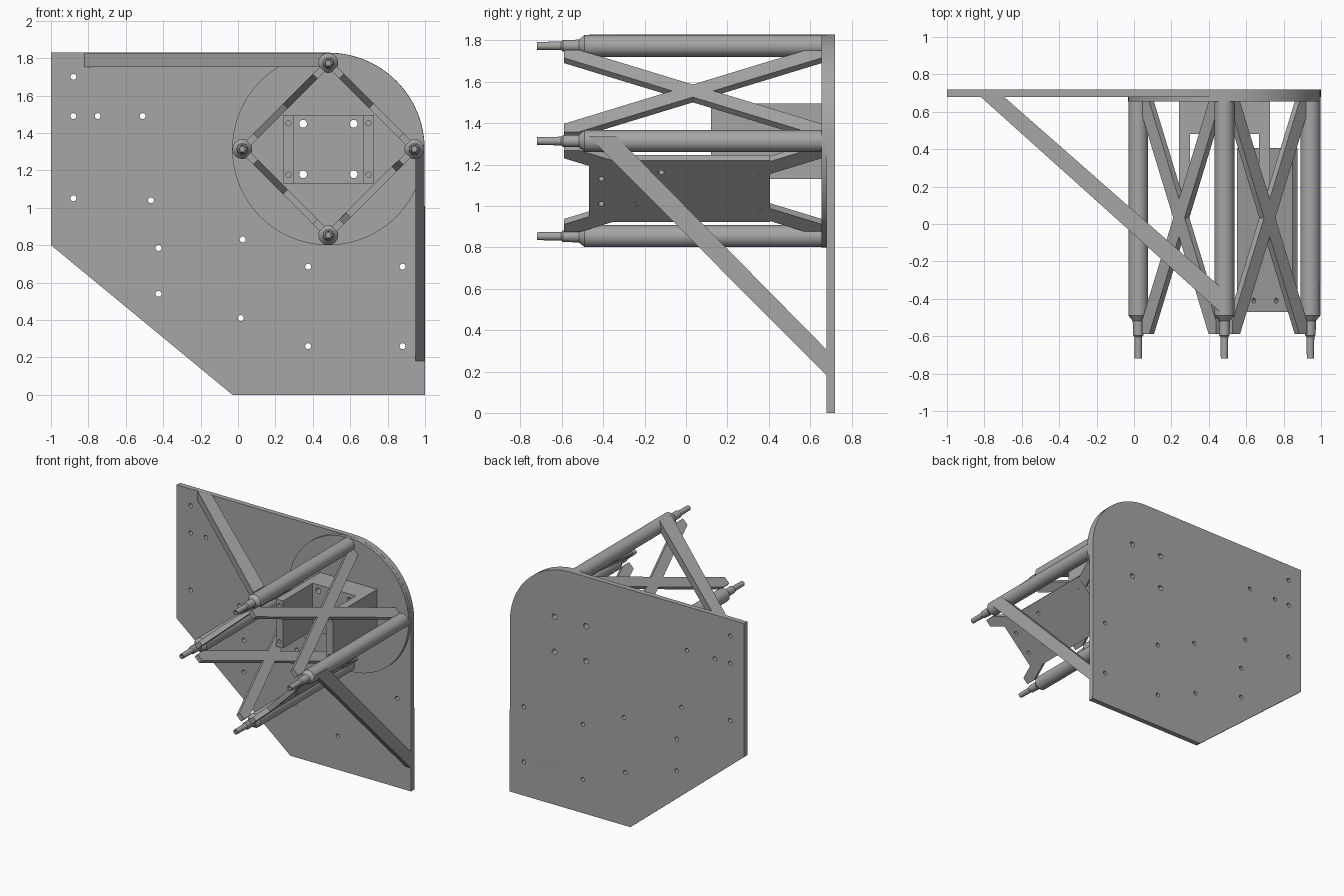
import bpy, bmesh, math
from mathutils import Matrix, Vector

cube = bpy.data.objects.get("Cube")
if cube:
    bpy.data.objects.remove(cube, do_unlink=True)

grey = bpy.data.materials.new("mid_grey")
grey.use_nodes = True
colour = (0.38, 0.38, 0.38, 1)
grey.diffuse_color = colour
grey.node_tree.nodes["Principled BSDF"].inputs["Base Color"].default_value = colour

X, Y, Z = Vector((1, 0, 0)), Vector((0, 1, 0)), Vector((0, 0, 1))


def finish(bm, name):
    """Clean the mesh and place it in the scene."""
    bmesh.ops.remove_doubles(bm, verts=bm.verts, dist=1e-5)
    bmesh.ops.recalc_face_normals(bm, faces=bm.faces)
    mesh = bpy.data.meshes.new(name)
    bm.to_mesh(mesh)
    bm.free()
    mesh.materials.append(grey)
    obj = bpy.data.objects.new(name, mesh)
    bpy.context.collection.objects.link(obj)
    bpy.ops.object.select_all(action='DESELECT')
    obj.select_set(True)
    bpy.context.view_layer.objects.active = obj
    bpy.ops.object.shade_smooth_by_angle(angle=math.radians(30))
    return obj


def arc(cx, cy, r, start=0, end=360, n=16):
    """Points along an arc; a full circle leaves out the repeated end."""
    count = n if end - start == 360 else n + 1
    angles = [math.radians(start + (end - start) * i / n) for i in range(count)]
    return [(cx + r * math.cos(a), cy + r * math.sin(a)) for a in angles]


def panel(name, outline, thickness, origin, u, v, holes=()):
    """Flat part with round holes, centred on the plane through origin."""
    curve = bpy.data.curves.new(name, 'CURVE')
    curve.dimensions = '2D'
    curve.fill_mode = 'BOTH'
    curve.extrude = thickness / 2
    for loop in [outline] + [arc(*hole) for hole in holes]:
        spline = curve.splines.new('POLY')
        spline.points.add(len(loop) - 1)
        for point, (a, b) in zip(spline.points, loop):
            point.co = (a, b, 0, 1)
        spline.use_cyclic_u = True
    temp = bpy.data.objects.new(name + "_curve", curve)
    bpy.context.collection.objects.link(temp)
    bpy.context.view_layer.update()
    mesh = bpy.data.meshes.new_from_object(
        temp.evaluated_get(bpy.context.evaluated_depsgraph_get()))
    bm = bmesh.new()
    bm.from_mesh(mesh)
    bpy.data.objects.remove(temp)
    bpy.data.curves.remove(curve)
    bpy.data.meshes.remove(mesh)
    frame = Matrix((u, v, u.cross(v))).transposed().to_4x4()
    frame.translation = origin
    bm.transform(frame)
    return finish(bm, name)


def upright(name, outline, y0, y1, holes=()):
    """Panel facing the front, spanning y0 to y1."""
    return panel(name, outline, y1 - y0, Y * (y0 + y1) / 2, X, Z, holes)


def rect(x0, x1, z0, z1):
    return [(x0, z0), (x1, z0), (x1, z1), (x0, z1)]


# Back plate and round boss
CX, CZ, R = 0.483, 1.314, 0.515
bolts = [(CX + sx * 0.135, CZ + sz * 0.135, 0.021) for sx in (-1, 1) for sz in (-1, 1)]
spots = [(-.88, 1.70), (-.88, 1.49), (-.75, 1.49), (-.51, 1.49), (-.88, 1.05),
         (-.465, 1.04), (-.425, .785), (-.425, .54), (.025, .83), (.015, .41)]
spots += [(x, z) for x in (.375, .88) for z in (.26, .685)]
outline = [(-1, 0.8), (-0.03, 0), (1, 0)] + arc(CX, CZ, R, 0, 90, 24) + [(-1, CZ + R)]
upright("back_plate", outline, 0.68, 0.72, bolts + [(x, z, 0.016) for x, z in spots])
upright("round_boss", arc(CX, CZ, R - 0.001, n=96), 0.655, 0.68, bolts)

# U-shaped bracket
upright("bracket_web", rect(0.30, 0.668, 1.13, 1.495), 0.48, 0.655, bolts)
for name, x in (("bracket_right_wall", 0.24), ("bracket_left_wall", 0.668)):
    upright(name, rect(x, x + 0.06, 1.13, 1.495), 0.12, 0.655,
            [(x + 0.03, CZ + s * 0.138, 0.014) for s in (-1, 1)])

# Turned posts with stepped hollow pins
profile = [(0, .655), (.053, .655), (.053, -.49), (.03, -.518), (.028, -.595),
           (.021, -.603), (.019, -.72), (.012, -.72), (.012, -.62), (0, -.62)]
posts = {"right": (-1, 0), "top": (0, 1), "left": (1, 0), "bottom": (0, -1)}
centres = {k: Vector((CX + a * 0.46, 0, CZ + b * 0.46)) for k, (a, b) in posts.items()}
for key, centre in centres.items():
    bm = bmesh.new()
    verts = [bm.verts.new(centre + Vector((r, y, 0))) for r, y in profile]
    edges = [bm.edges.new(pair) for pair in zip(verts, verts[1:])]
    bmesh.ops.spin(bm, geom=verts + edges, cent=centre, axis=Y,
                   angle=math.tau, steps=32, use_merge=True)
    finish(bm, key + "_post")

# Cross braces between neighbouring posts
quarter = [(.043, 0), (.28, .55), (.28, .622), (.225, .622), (0, .1)]
half = quarter + [(-s, y) for s, y in quarter[-2::-1]]
cross = half + [(-s, -y) for s, y in half[1:-1]]
names = list(centres)
for a, b in zip(names, names[1:] + names[:1]):
    p, q = centres[a], centres[b]
    panel(f"{a}_{b}_cross_brace", cross, 0.036, (p + q) / 2 + Y * 0.033,
          (q - p).normalized(), Y)

# Mounting panel on the lower left brace
p, q = centres["bottom"], centres["left"]
mount_holes = [(.085, -.41), (-.085, -.41), (-.085, -.24), (.13, -.12),
               (.13, .355), (-.12, .355)]
panel("mounting_panel", rect(-.21, .21, -.47, .405), 0.038, (p + q) / 2,
      (q - p).normalized(), Y, [(s, y, 0.014) for s, y in mount_holes])

# Diagonal struts to the back plate
panel("top_strut", [(-.82, .68), (.46, -.47), (.46, -.335), (-.695, .68)],
      0.075, Z * 1.791, X, Y)
panel("side_strut", [(.68, .18), (.68, .305), (-.335, 1.335), (-.47, 1.335)],
      0.05, X * 0.973, Y, Z)
